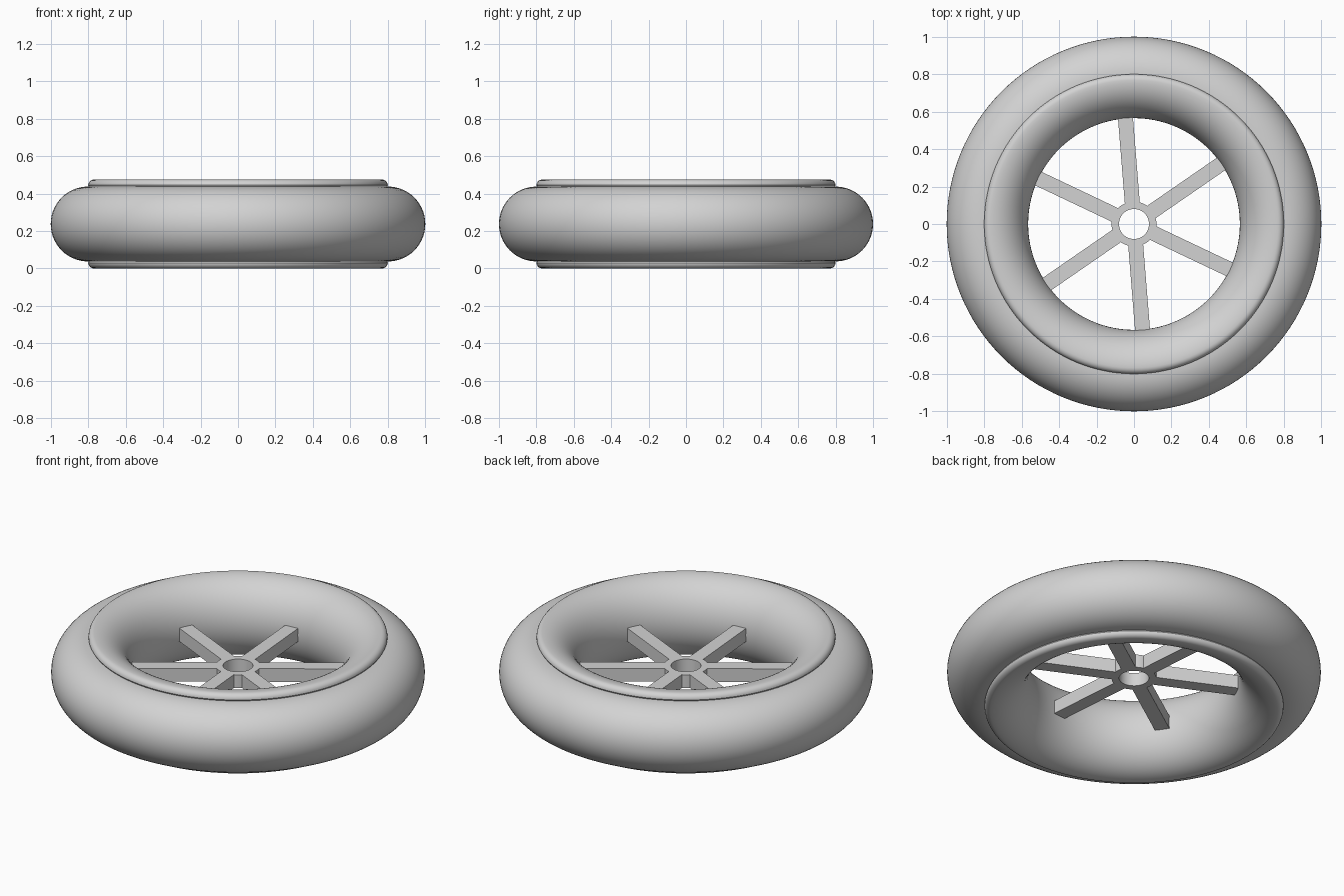
import bpy
import bmesh
import math
from mathutils import Matrix

cube = bpy.data.objects.get("Cube")
if cube:
    bpy.data.objects.remove(cube, do_unlink=True)

MID = 0.2375        # height of the wheel's middle plane
HUB_HALF = 0.039    # half thickness of hub and spokes

grey = bpy.data.materials.new("plain_grey")
grey.use_nodes = True
colour = (0.65, 0.65, 0.65, 1)
grey.diffuse_color = colour
grey.node_tree.nodes["Principled BSDF"].inputs["Base Color"].default_value = colour


def finish(name, bm, smooth=True):
    bmesh.ops.recalc_face_normals(bm, faces=bm.faces)
    mesh = bpy.data.meshes.new(name)
    bm.to_mesh(mesh)
    bm.free()
    mesh.materials.append(grey)
    obj = bpy.data.objects.new(name, mesh)
    bpy.context.collection.objects.link(obj)
    obj.location.z = MID
    if smooth:
        bpy.ops.object.select_all(action="DESELECT")
        obj.select_set(True)
        bpy.context.view_layer.objects.active = obj
        bpy.ops.object.shade_smooth_by_angle(angle=math.radians(35))
    return obj


def lathe(name, profile, steps):
    """Revolve a closed (radius, height) outline around z."""
    bm = bmesh.new()
    rings = []
    for i in range(steps):
        a = math.tau * i / steps
        rings.append([bm.verts.new((r * math.cos(a), r * math.sin(a), z))
                      for r, z in profile])
    for i, ring in enumerate(rings):
        nxt = rings[(i + 1) % steps]
        for j in range(len(profile)):
            k = (j + 1) % len(profile)
            bm.faces.new((ring[j], nxt[j], nxt[k], ring[k]))
    return finish(name, bm)


def arc(cx, cz, rx, rz, start, end, count):
    angles = [math.radians(start + (end - start) * i / count) for i in range(count + 1)]
    return [(cx + rx * math.cos(a), cz + rz * math.sin(a)) for a in angles]


# Tyre: round outer half, closed off behind the rim
tyre = arc(0.80, 0, 0.20, 0.20, 90, -90, 28) + [(0.74, -0.20), (0.74, 0.20)]
lathe("tyre", tyre, 128)

# Rim: bulging inner wall with a rounded lip on each side
lip = arc(0.768, MID - 0.030, 0.032, 0.030, 90, 0, 5) + [(0.795, 0.198), (0.78, 0.192)]
lower_lip = [(r, -z) for r, z in reversed(lip)]
wall = arc(0.768, 0, 0.203, MID, 270, 90, 36)[1:-1]
lathe("rim", lip + lower_lip + wall, 128)

# Hub: short tube around the axle hole
lathe("hub", [(0.08, -HUB_HALF), (0.12, -HUB_HALF), (0.12, HUB_HALF), (0.08, HUB_HALF)], 48)

# Spokes: six square bars from hub to rim
for i in range(6):
    bm = bmesh.new()
    turn = Matrix.Rotation(math.radians(34.6 + 60 * i), 4, "Z")
    place = Matrix.Translation((0.35, 0, 0)) @ Matrix.Diagonal((0.49, 0.08, 2 * HUB_HALF, 1))
    bmesh.ops.create_cube(bm, size=1, matrix=turn @ place)
    finish(f"spoke_{i + 1}", bm, smooth=False)
